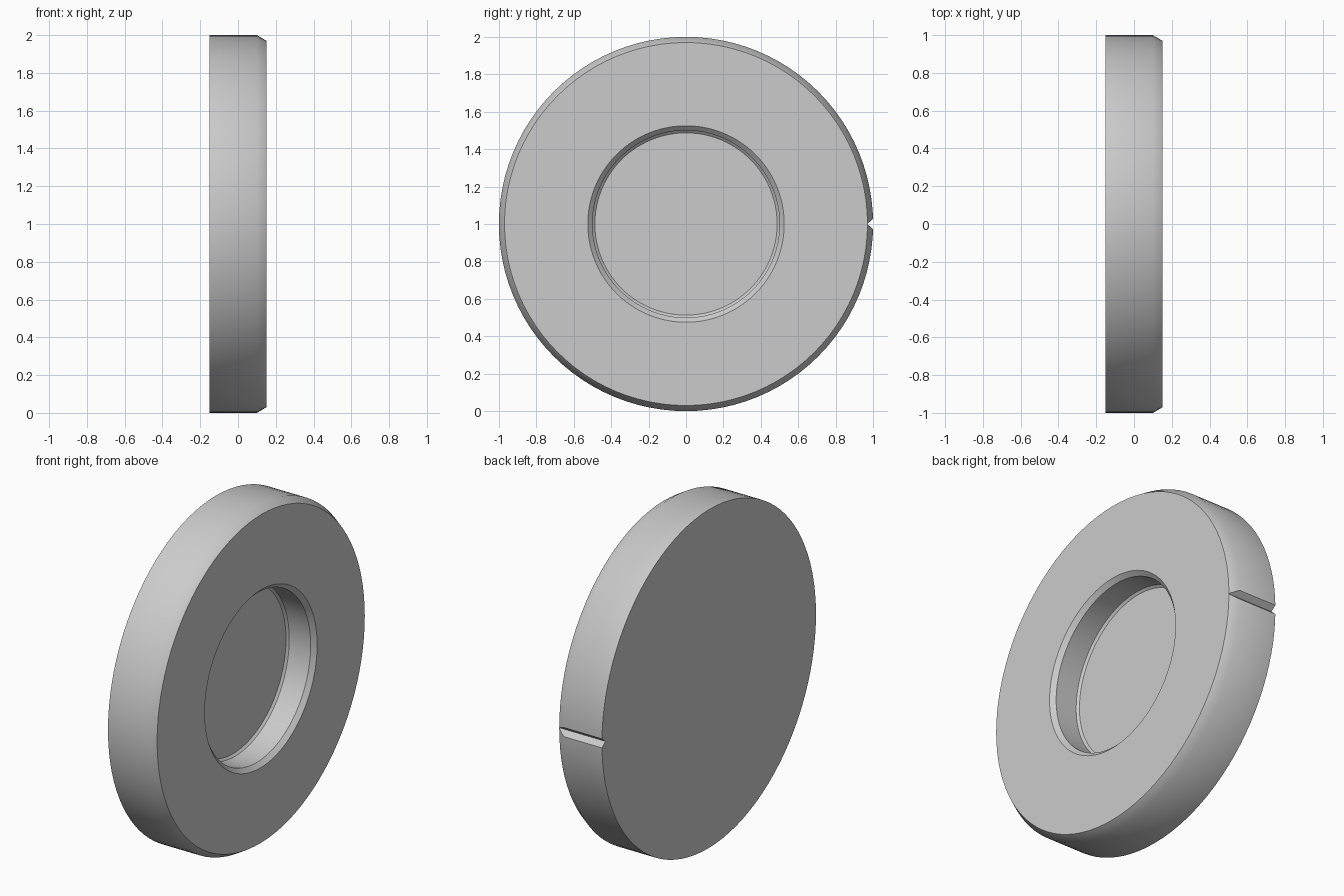
import bpy
import bmesh
import math
from mathutils import Vector, Matrix

cube = bpy.data.objects.get("Cube")
if cube:
    bpy.data.objects.remove(cube, do_unlink=True)

grey = bpy.data.materials.new("plain grey")
grey.use_nodes = True
colour = (0.6, 0.6, 0.6, 1)
grey.diffuse_color = colour
grey.node_tree.nodes["Principled BSDF"].inputs["Base Color"].default_value = colour


def make_object(name, bm):
    bmesh.ops.recalc_face_normals(bm, faces=bm.faces)
    mesh = bpy.data.meshes.new(name)
    bm.to_mesh(mesh)
    bm.free()
    mesh.materials.append(grey)
    obj = bpy.data.objects.new(name, mesh)
    bpy.context.collection.objects.link(obj)
    return obj


# Disc: (x, radius) profile turned about the x axis, with a round recess on the +x face
profile = [(-0.15, 1.0), (0.1, 1.0), (0.15, 0.97), (0.15, 0.525),
           (0.125, 0.5), (-0.015, 0.5), (-0.027, 0.487)]
SEGMENTS = 96
bm = bmesh.new()
rings = []
for x, radius in profile:
    ring = []
    for i in range(SEGMENTS):
        a = math.tau * i / SEGMENTS
        ring.append(bm.verts.new((x, radius * math.cos(a), 1 + radius * math.sin(a))))
    rings.append(ring)
for a, b in zip(rings, rings[1:]):
    for i in range(SEGMENTS):
        j = (i + 1) % SEGMENTS
        bm.faces.new((a[i], a[j], b[j], b[i]))
bm.faces.new(rings[0])
bm.faces.new(rings[-1])
disc = make_object("recessed_disc", bm)

# V-shaped groove across the rim
bm = bmesh.new()
outline = [(0.968, 1.0), (1.032, 0.945), (1.032, 1.055)]
ends = [[bm.verts.new((x, y, z)) for y, z in outline] for x in (-0.3, 0.3)]
for end in ends:
    bm.faces.new(end)
for i in range(3):
    j = (i + 1) % 3
    bm.faces.new((ends[0][i], ends[0][j], ends[1][j], ends[1][i]))
cutter = make_object("groove_cutter", bm)
cutter.hide_render = True

cut = disc.modifiers.new("groove", "BOOLEAN")
cut.operation = "DIFFERENCE"
cut.solver = "EXACT"
cut.object = cutter

bpy.ops.object.select_all(action="DESELECT")
disc.select_set(True)
bpy.context.view_layer.objects.active = disc
bpy.ops.object.modifier_apply(modifier=cut.name)
bpy.data.objects.remove(cutter, do_unlink=True)
bpy.ops.object.shade_smooth_by_angle(angle=math.radians(35))
